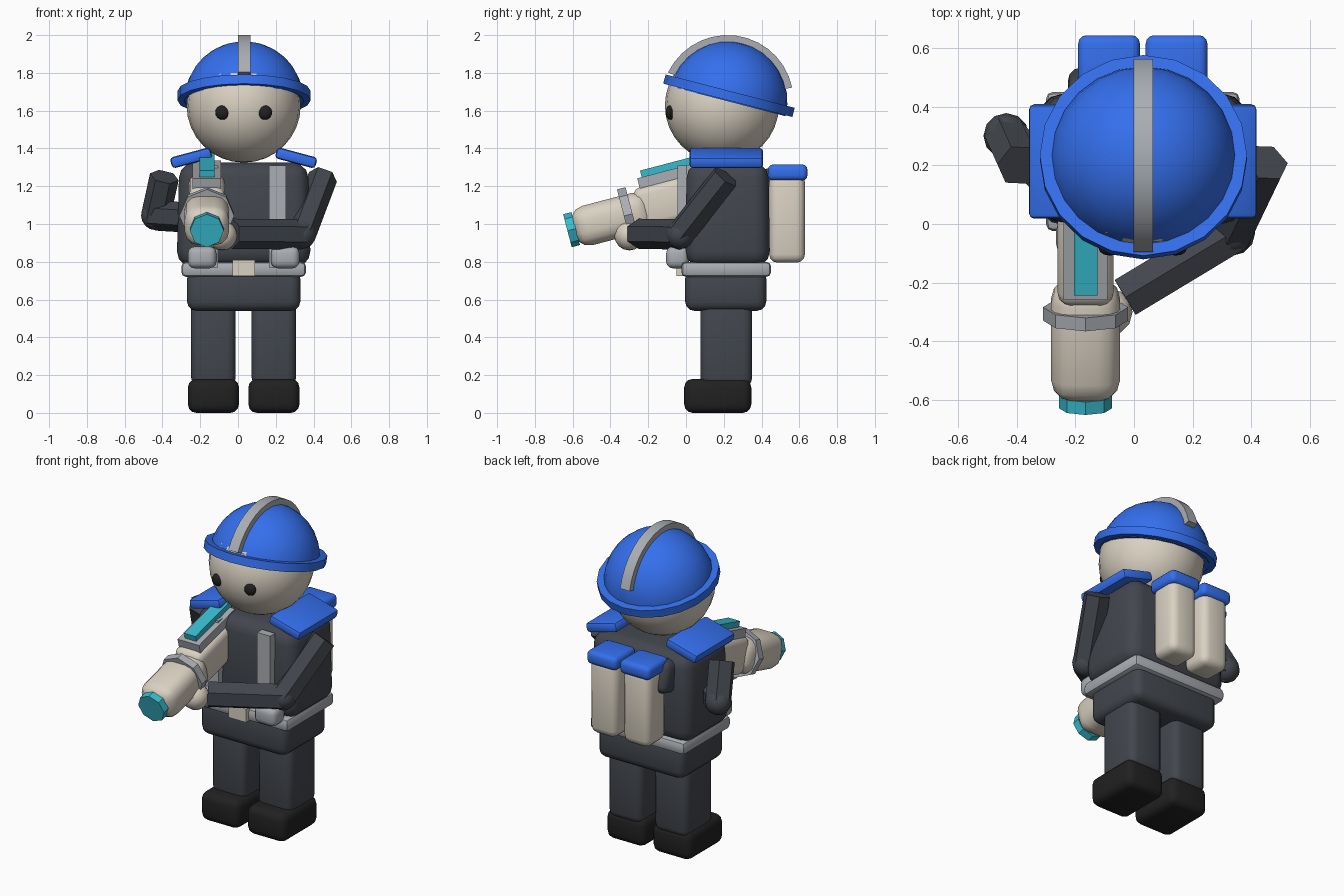
import bpy, bmesh, math
from mathutils import Vector, Matrix

if "Cube" in bpy.data.objects:
    bpy.data.objects.remove(bpy.data.objects["Cube"])

CX = 0.03  # figure's mirror plane


def material(name, rgb):
    m = bpy.data.materials.new(name)
    m.diffuse_color = (*rgb, 1)
    m.use_nodes = True
    m.node_tree.nodes["Principled BSDF"].inputs["Base Color"].default_value = m.diffuse_color
    return m


BLUE = material("blue", (0.035, 0.16, 0.85))
DARK = material("dark_cloth", (0.055, 0.062, 0.075))
BLACK = material("black", (0.015, 0.015, 0.015))
BEIGE = material("beige", (0.70, 0.64, 0.54))
GREY = material("grey", (0.40, 0.42, 0.45))
CYAN = material("cyan", (0.04, 0.50, 0.62))


def make(name, bm, mat, matrix=Matrix(), smooth=True):
    me = bpy.data.meshes.new(name)
    bmesh.ops.recalc_face_normals(bm, faces=bm.faces)
    bm.to_mesh(me)
    bm.free()
    ob = bpy.data.objects.new(name, me)
    bpy.context.collection.objects.link(ob)
    ob.matrix_world = matrix
    me.materials.append(mat)
    if smooth:
        bpy.ops.object.select_all(action='DESELECT')
        ob.select_set(True)
        bpy.context.view_layer.objects.active = ob
        bpy.ops.object.shade_smooth_by_angle(angle=math.radians(35))
    return ob


def box(name, loc, size, mat, bevel=0.0, seg=3, rot=0, axis='X', base=Matrix(), taper=1):
    bm = bmesh.new()
    bmesh.ops.create_cube(bm, size=1)
    for v in bm.verts:
        k = taper if v.co.z > 0 else 1
        v.co = Vector((v.co.x * size[0] * k, v.co.y * size[1] * k, v.co.z * size[2]))
    if bevel:
        bmesh.ops.bevel(bm, geom=bm.edges[:], offset=bevel, segments=seg,
                        profile=0.5, affect='EDGES')
    return make(name, bm, mat, base @ Matrix.Translation(loc) @ Matrix.Rotation(rot, 4, axis))


def ball(name, loc, radius, mat, scale=(1, 1, 1), u=16, v=10):
    bm = bmesh.new()
    bmesh.ops.create_uvsphere(bm, u_segments=u, v_segments=v, radius=radius)
    bmesh.ops.scale(bm, vec=scale, verts=bm.verts)
    return make(name, bm, mat, Matrix.Translation(loc))


def prism(name, a, b, radius, sides, mat, smooth=False):
    a, b = Vector(a), Vector(b)
    bm = bmesh.new()
    bmesh.ops.create_cone(bm, cap_ends=True, segments=sides, radius1=radius,
                          radius2=radius, depth=(b - a).length)
    turn = (b - a).to_track_quat('Z', 'Y').to_matrix().to_4x4()
    return make(name, bm, mat, Matrix.Translation((a + b) / 2) @ turn, smooth)


# Torso, hips, belt and buckle
box("torso", (CX, 0.22, 1.05), (0.71, 0.45, 0.55), DARK, 0.08, taper=0.96)
box("hips", (CX, 0.21, 0.65), (0.60, 0.43, 0.22), DARK, 0.05)
box("belt", (CX, 0.213, 0.76), (0.66, 0.475, 0.08), GREY, 0.025, 2)
box("belt_buckle", (CX, -0.03, 0.768), (0.12, 0.04, 0.085), BEIGE)

# Mirrored parts
for side, s in (("left", 1), ("right", -1)):
    box(side + "_leg", (CX + s * 0.16, 0.213, 0.37), (0.235, 0.275, 0.46), DARK, 0.045)
    box(side + "_boot", (CX + s * 0.16, 0.168, 0.09), (0.27, 0.355, 0.18), BLACK, 0.045)
    box(side + "_shoulder_pad", (CX + s * 0.278, 0.213, 1.35), (0.22, 0.39, 0.06), BLUE,
        0.018, 2, s * math.radians(15), 'Y')
    box(side + "_chest_strap", (CX + s * 0.18, -0.02, 1.04), (0.09, 0.05, 0.54), GREY)
    box(side + "_pouch", (CX + s * 0.22, -0.045, 0.823), (0.15, 0.12, 0.115), GREY, 0.035)
    box(side + "_tank", (CX + s * 0.115, 0.535, 1.03), (0.185, 0.19, 0.47), BEIGE, 0.045)
    box(side + "_tank_cap", (CX + s * 0.115, 0.538, 1.273), (0.21, 0.21, 0.085), BLUE, 0.028)
    ball(side + "_eye", (CX + s * 0.1125, -0.083, 1.59), 0.038, BLACK, (1, 0.65, 1), 12, 8)

# Head
ball("head", (CX, 0.19, 1.627), 0.302, BEIGE, u=24, v=16)

# Helmet dome: upper half of a sphere, tipped back
HELMET = Matrix.Translation((CX + 0.002, 0.22, 1.65)) @ Matrix.Rotation(math.radians(-14.5), 4, 'X')
bm = bmesh.new()
bmesh.ops.create_uvsphere(bm, u_segments=24, v_segments=16, radius=0.317)
bmesh.ops.delete(bm, geom=[v for v in bm.verts if v.co.z < -0.001], context='VERTS')
make("helmet_dome", bm, BLUE, HELMET)

# Helmet brim: flat ring
bm = bmesh.new()
profile = [(0.29, 0.005), (0.353, 0.005), (0.353, 0.055), (0.29, 0.055)]
ring = [bm.verts.new((r, 0, z)) for r, z in profile]
edges = [bm.edges.new((ring[i], ring[(i + 1) % 4])) for i in range(4)]
bmesh.ops.spin(bm, geom=edges, cent=(0, 0, 0), axis=(0, 0, 1), angle=math.tau, steps=20)
bmesh.ops.remove_doubles(bm, verts=bm.verts, dist=0.0005)
make("helmet_brim", bm, BLUE, HELMET)

# Helmet crest: strip swept over the dome
bm = bmesh.new()
rows = []
for i in range(15):
    a = math.radians(12 + 142 * i / 14)
    rows.append([bm.verts.new((x, r * math.cos(a), r * math.sin(a)))
                 for x, r in ((-0.033, 0.308), (0.033, 0.308), (0.033, 0.35), (-0.033, 0.35))])
for p, q in zip(rows, rows[1:]):
    for k in range(4):
        bm.faces.new((p[k], p[(k + 1) % 4], q[(k + 1) % 4], q[k]))
bm.faces.new(rows[0])
bm.faces.new(rows[-1])
make("helmet_crest", bm, GREY, Matrix.Translation((CX + 0.002, 0.22, 1.65)))

# Arms: six-sided limbs with ball elbows and hands
ARMS = {
    "left": ((0.45, 0.21, 1.25), (0.335, -0.03, 0.945), (-0.03, -0.25, 0.948), (-0.085, -0.30, 0.94)),
    "right": ((-0.39, 0.20, 1.25), (-0.435, 0.30, 1.045), (-0.20, 0.07, 1.03), (-0.165, 0.04, 1.03)),
}
for side, (shoulder, elbow, wrist, hand) in ARMS.items():
    prism(side + "_upper_arm", shoulder, elbow, 0.078, 6, DARK)
    prism(side + "_forearm", elbow, wrist, 0.08, 6, DARK)
    ball(side + "_elbow", elbow, 0.078, DARK, u=12, v=8)
    ball(side + "_hand", hand, 0.08, BEIGE, u=12, v=8)

# Blaster, built along its own tilted axis from the muzzle backwards
GUN = Matrix.Translation((-0.165, -0.606, 0.97)) @ Matrix.Rotation(math.radians(14.7), 4, 'X')


def gun_disc(name, y, depth, radius, mat):
    bm = bmesh.new()
    bmesh.ops.create_cone(bm, cap_ends=True, segments=8, radius1=radius, radius2=radius, depth=depth)
    make(name, bm, mat, GUN @ Matrix.Translation((0, y, 0)) @ Matrix.Rotation(math.pi / 2, 4, 'X'), False)


gun_disc("blaster_muzzle", 0.0, 0.045, 0.09, CYAN)
gun_disc("blaster_collar", 0.31, 0.047, 0.145, GREY)
box("blaster_barrel", (0, 0.22, 0), (0.235, 0.42, 0.215), BEIGE, 0.075, base=GUN)
box("blaster_body", (0, 0.61, 0.01), (0.19, 0.50, 0.23), BEIGE, 0.045, base=GUN)
box("blaster_rail", (0, 0.59, 0.147), (0.15, 0.37, 0.055), GREY, base=GUN)
box("blaster_glow_strip", (0, 0.61, 0.188), (0.08, 0.36, 0.045), CYAN, base=GUN)
box("blaster_stock", (0, 0.99, -0.05), (0.12, 0.32, 0.20), DARK, 0.045, base=GUN)
